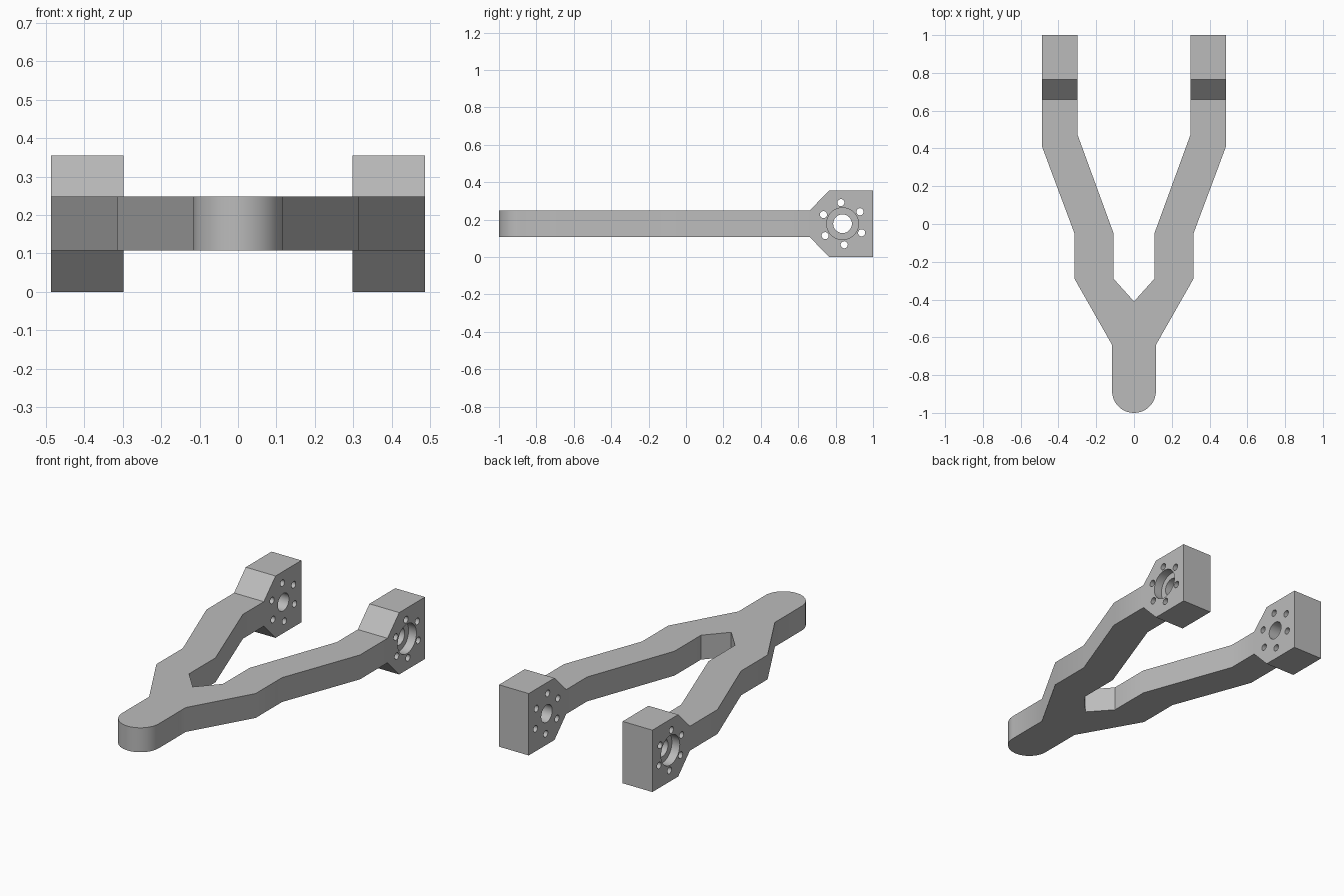
import bpy, bmesh, math
from mathutils import Matrix, Vector

cube = bpy.data.objects.get("Cube")
if cube:
    bpy.data.objects.remove(cube, do_unlink=True)

grey = bpy.data.materials.new("plain_grey")
grey.use_nodes = True
colour = (0.5, 0.5, 0.5, 1)
grey.diffuse_color = colour
grey.node_tree.nodes["Principled BSDF"].inputs["Base Color"].default_value = colour

IN, OUT = 0.298, 0.487      # inner and outer sides of the arms
LOW, HIGH = 0.108, 0.248    # underside and top of the fork
TOP = 0.355                 # height of the end blocks
NECK = 0.66                 # where the arms meet the blocks


def finish(name, bm):
    bmesh.ops.recalc_face_normals(bm, faces=bm.faces)
    mesh = bpy.data.meshes.new(name)
    bm.to_mesh(mesh)
    bm.free()
    obj = bpy.data.objects.new(name, mesh)
    bpy.context.collection.objects.link(obj)
    mesh.materials.append(grey)
    return obj


def prism(name, points, direction):
    """Extrude a closed outline along a direction."""
    bm = bmesh.new()
    face = bm.faces.new([bm.verts.new(p) for p in points])
    grown = bmesh.ops.extrude_face_region(bm, geom=[face], use_keep_orig=True)
    moved = [v for v in grown["geom"] if isinstance(v, bmesh.types.BMVert)]
    bmesh.ops.translate(bm, verts=moved, vec=Vector(direction))
    return finish(name, bm)


def smooth(obj):
    bpy.ops.object.select_all(action="DESELECT")
    obj.select_set(True)
    bpy.context.view_layer.objects.active = obj
    bpy.ops.object.shade_smooth_by_angle(angle=math.radians(30))


# Y-shaped fork with a rounded nose
R = 0.116
nose = [(R * math.sin(a), -1 + R - R * math.cos(a))
        for a in [math.pi / 2 * i / 12 for i in range(1, 13)]]
side = nose + [(R, -0.64), (0.315, -0.29), (0.315, -0.05), (OUT, 0.41),
               (OUT, NECK), (IN, NECK), (IN, 0.47), (0.108, -0.05), (0.108, -0.29)]
outline = [(0, -1)] + side + [(0, -0.41)] + [(-x, y) for x, y in reversed(side)]
fork = prism("fork", [(x, y, LOW) for x, y in outline], (0, 0, HIGH - LOW))
smooth(fork)

# Chamfered end blocks, mirrored across the centre
profile = [(NECK, LOW), (0.766, 0), (1, 0), (1, TOP), (0.766, TOP), (NECK, HIGH)]
block = prism("end_blocks", [(IN, y, z) for y, z in profile], (OUT - IN, 0, 0))
HUB_Y, HUB_Z = 0.837, 0.178


def drill(y, z, radius, start, end, sides):
    """Cut a round hole along x."""
    bm = bmesh.new()
    place = Matrix.Translation(((start + end) / 2, y, z)) @ Matrix.Rotation(math.pi / 2, 4, "Y")
    bmesh.ops.create_cone(bm, cap_ends=True, segments=sides, radius1=radius,
                          radius2=radius, depth=end - start, matrix=place)
    cutter = finish("hole_cutter", bm)
    cutter.hide_render = True
    mod = block.modifiers.new("hole", "BOOLEAN")
    mod.operation, mod.solver, mod.object = "DIFFERENCE", "EXACT", cutter
    bpy.context.view_layer.objects.active = block
    bpy.ops.object.modifier_apply(modifier=mod.name)
    bpy.data.objects.remove(cutter, do_unlink=True)


# Counterbored centre hole and ring of bolt holes
drill(HUB_Y, HUB_Z, 0.085, OUT - 0.05, OUT + 0.1, 48)
drill(HUB_Y, HUB_Z, 0.05, IN - 0.1, OUT + 0.1, 40)
for i in range(6):
    a = math.radians(34.5 + 60 * i)
    drill(HUB_Y + 0.113 * math.cos(a), HUB_Z + 0.113 * math.sin(a),
          0.019, IN - 0.1, OUT + 0.1, 24)
smooth(block)
mirror = block.modifiers.new("mirror", "MIRROR")
mirror.use_axis = (True, False, False)
mirror.use_mirror_merge = False
bpy.ops.object.modifier_move_to_index(modifier=mirror.name, index=0)
